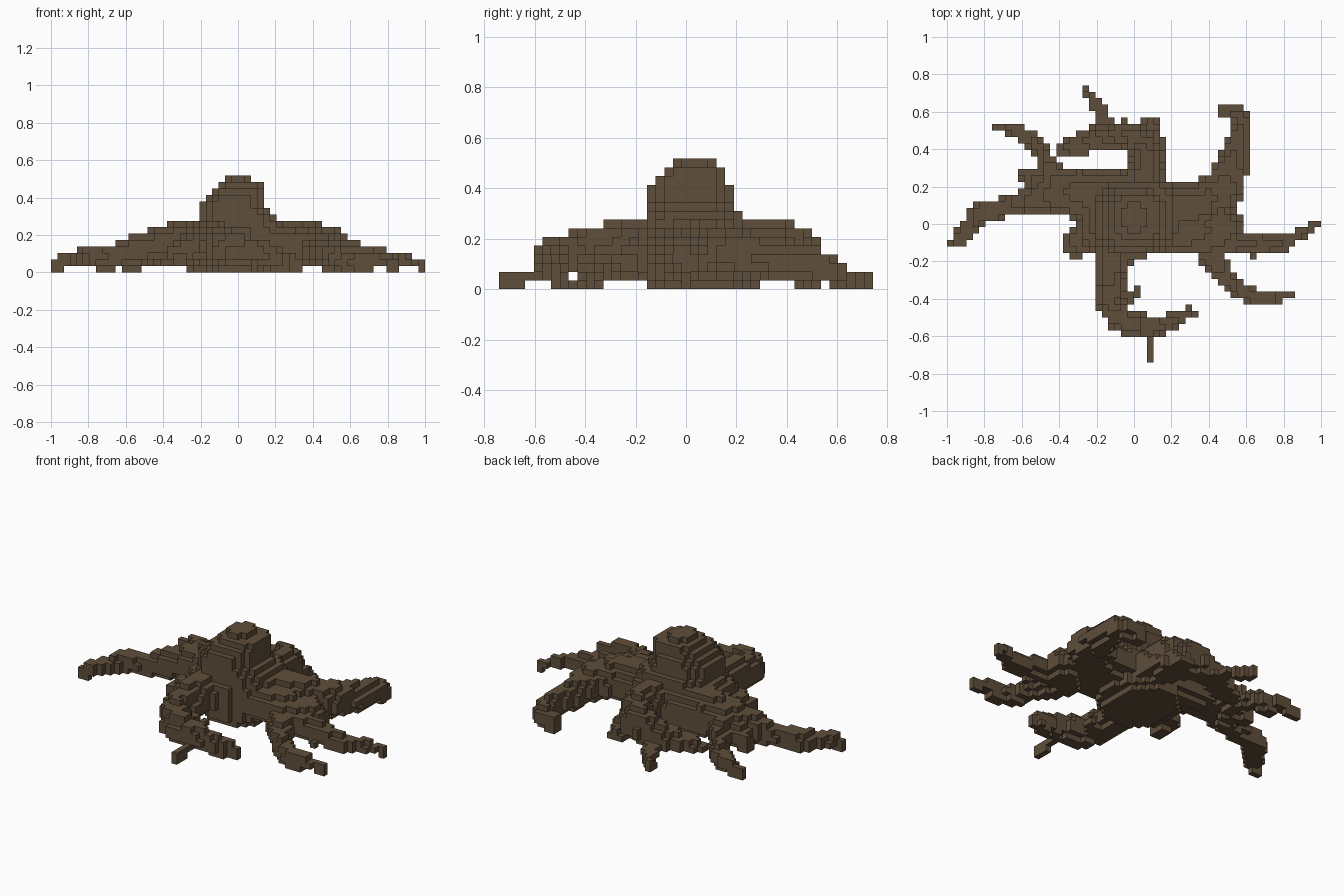
import bpy, bmesh
from math import floor, hypot, sqrt

old = bpy.data.objects.get("Cube")
if old:
    bpy.data.objects.remove(old, do_unlink=True)

CELL = 1 / 29          # edge length of one block
parts = {}             # part name -> set of block cells
taken = set()          # every block used so far

bark = bpy.data.materials.new("brown_bark")
bark.use_nodes = True
bark.diffuse_color = (0.115, 0.077, 0.044, 1)
bark.node_tree.nodes["Principled BSDF"].inputs["Base Color"].default_value = bark.diffuse_color


def claim(name, cells):
    """Give a part the cells that no earlier part has."""
    parts.setdefault(name, set()).update(cells - taken)
    taken.update(cells)


def layer(x0, x1, y0, y1, bottom, top):
    """Rounded slab of blocks."""
    cx, cy, rx, ry = (x0 + x1) / 2, (y0 + y1) / 2, (x1 - x0) / 2, (y1 - y0) / 2
    return {(i, j, k)
            for i in range(floor(x0), floor(x1) + 1)
            for j in range(floor(y0), floor(y1) + 2)
            for k in range(bottom, top)
            if abs((i + .5 - cx) / rx) ** 2.5 + abs((j - cy) / ry) ** 2.5 <= 1.05}


def dab(x, y, r, bottom, top):
    """Rounded upright plug of blocks at one point of a root."""
    cells = set()
    reach = int(r) + 2
    for i in range(floor(x) - reach, floor(x) + reach + 1):
        for j in range(round(y) - reach, round(y) + reach + 1):
            d = hypot(i + .5 - x, j - y) / r
            if d <= 1:
                roof = bottom + (top - bottom) * sqrt(1 - .7 * d * d)
                floor_z = bottom + (1.4 * d * d if top - bottom > 3 else 0)
                cells |= {(i, j, k) for k in range(15) if floor_z <= k + .5 <= roof + .1}
    return cells


def root(name, *points):
    """Tapered root through points of x, y, radius, bottom, top."""
    cells = set()
    for a, b in zip(points, points[1:]):
        steps = int(hypot(b[0] - a[0], b[1] - a[1]) * 4) + 1
        for s in range(steps + 1):
            cells |= dab(*(p + (q - p) * s / steps for p, q in zip(a, b)))
    claim(name, cells)


# Trunk: slabs that narrow towards the top
for slab in ((-5, 5, -4.5, 8, 0, 1), (-6.5, 6.5, -5, 8, 1, 3), (-9, 8, -5, 8, 3, 5),
             (-8, 7.5, -5, 7.5, 5, 7), (-7, 7, -4.5, 6.5, 7, 8), (-6, 6, -4.5, 6.5, 8, 9),
             (-6, 5, -4.5, 5.5, 9, 10), (-6, 4, -4.5, 5.5, 10, 11),
             (-5, 4, -4.5, 5.5, 11, 12), (-4, 4, -3.5, 4.5, 12, 13),
             (-3, 4, -2.5, 4.5, 13, 14), (-2, 2, -1.5, 3.5, 14, 15)):
    claim("trunk", layer(*slab))

# Roots on the right-hand side of the model (-x)
root("right_root", (-4, 4, 4.5, 2, 8.3), (-9, 5, 4, 2, 7.7), (-13, 4.6, 3.2, 2, 6.7),
     (-16.5, 3.7, 2.2, 1, 5.6), (-19, 2.8, 1.5, 1, 4.4), (-23.5, 1.8, 1.7, 1, 4),
     (-26, -1, 1.5, 1, 3), (-27, -2.6, .9, 1, 3), (-28.5, -3, .5, 0, 2))
root("right_back_root", (-6, 6, 2.8, 2, 7.5), (-12, 6.5, 2.5, 2, 6.6), (-13, 9, 1.7, 1, 5.6),
     (-14, 11, 1.1, 1, 4.6), (-15.8, 13, 1.2, 0, 3.6), (-18.5, 14.8, 1, 1, 3),
     (-21.5, 15, .6, 0, 2))
root("right_root_knob", (-14, 6, 1.5, 1, 5), (-17, 7.8, 1, 1, 4))
root("right_front_knob", (-6, -2, 3, 2, 6.5), (-9, -3, 2, 2, 4.6), (-9, -5, 1, 1, 3))

# Hooked root at the back, with its spur
root("back_root", (1.5, 5, 4, 2, 8), (2, 9, 2.5, 1, 8.2), (1.8, 11, 2.5, 1, 8),
     (.5, 13, 2.4, 1, 7.2), (-1.5, 14, 2.1, 1, 6.4), (-4, 13.8, 2, 1, 5),
     (-7, 13, 2, 1, 3.6), (-9.5, 12, 1.4, 1, 3), (-11.5, 11.6, .7, 1, 2))
root("back_root_knob", (3.5, 10, 1.1, 1, 5), (3.4, 13, 1.3, 1, 4), (2.5, 15.4, 1.2, 1, 3))
root("back_spur", (-5, 15, 1, 1, 3), (-4.5, 16, 1, 1, 2), (-5.5, 18, .9, 1, 2),
     (-6.5, 19.5, .8, 0, 2), (-7.5, 21, .5, 0, 2))
root("back_shoulder", (-3, 6, 2.8, 1, 6), (-8, 6.8, 2, 1, 5))

# Roots on the left-hand side of the model (+x)
root("left_back_root", (6, 2, 4, 2, 8), (10, 3, 3.5, 2, 8), (13.8, 5, 3.2, 1.6, 7.2),
     (14.8, 8, 2.7, 1.6, 6.2), (15.4, 10.5, 2.2, 1, 5.5), (16.4, 13.5, 1.7, 1, 5),
     (16.8, 15.5, 1.3, 1, 4.5), (16.5, 17, 1.1, 0, 4), (13.7, 17.6, .9, 0, 3))
root("left_shoulder", (5, -1, 3.8, 2, 7.6), (9, -1, 3.8, 2, 6.8), (14.3, -.5, 3, 1, 6))
root("left_root", (12, -2, 2.7, 1, 6), (16, -3, 1.7, 1, 5), (20, -3.1, 1.3, 1, 4.1),
     (23.5, -3, 1.2, 1, 3.2), (25.8, -1.5, 1, 1, 3), (27.5, -.3, .7, 1, 2), (28.5, 0, .5, 0, 2))
root("left_root_knob", (17.5, -4, .8, 1, 3), (18.5, -5, .5, 1, 2))
root("left_front_root", (11, -3, 2.4, 1, 6), (12.7, -6, 1.8, 1, 5), (14.3, -8.5, 1.4, 1, 4.2),
     (16.5, -10.3, 1.2, 0, 3.2), (19, -11.4, 1.2, 0, 3), (20.5, -11.6, 1.1, 1, 3),
     (22.5, -11.4, .8, 1, 2), (24.5, -11, .5, 0, 2))

# Hooked root at the front, with its spur
root("front_root", (-3, -3, 3.6, 2, 8), (-3.8, -8, 2.4, 2, 7.8), (-3.8, -12, 2.2, 2, 6.9),
     (-1.8, -15, 2, 1, 6.1), (2.5, -16, 1.6, 1, 5.2), (5.5, -15.4, 1.5, 1, 4),
     (7.5, -14, .9, 0, 3), (9.5, -13.8, .6, 0, 2))
root("front_root_tip", (7.5, -14, .8, 0, 2), (8.5, -13, .5, 0, 1))
root("front_root_knob", (-3, -12, 1, 2, 4), (-.5, -11.2, .9, 2, 4), (.5, -10, .6, 2, 3))
root("front_spur", (2.5, -16, .5, 1, 2), (2.5, -18, .5, 1, 2), (2.5, -19, .5, 0, 2),
     (2.5, -21, .5, 0, 2))

# Block faces: outward axis, low or high side
SIDES = [(axis, sign) for axis in range(3) for sign in (0, 1)]


def build(name, cells):
    """Mesh only the faces that are open to the air."""
    bm = bmesh.new()
    verts = {}
    for cell in sorted(cells):
        for axis, sign in SIDES:
            beside = list(cell)
            beside[axis] += 1 if sign else -1
            if tuple(beside) in taken:
                continue
            u, v = (axis + 1) % 3, (axis + 2) % 3
            ring = []
            for du, dv in ((0, 0), (1, 0), (1, 1), (0, 1)):
                corner = list(cell)
                corner[axis] += sign
                corner[u] += du
                corner[v] += dv
                key = tuple(corner)
                if key not in verts:
                    x, y, z = key
                    verts[key] = bm.verts.new((x * CELL, (y - .5) * CELL, z * CELL))
                ring.append(verts[key])
            bm.faces.new(ring if sign else ring[::-1])
    mesh = bpy.data.meshes.new(name)
    bm.to_mesh(mesh)
    bm.free()
    mesh.materials.append(bark)
    bpy.context.collection.objects.link(bpy.data.objects.new(name, mesh))


for part_name, part_cells in parts.items():
    if part_cells:
        build(part_name, part_cells)
